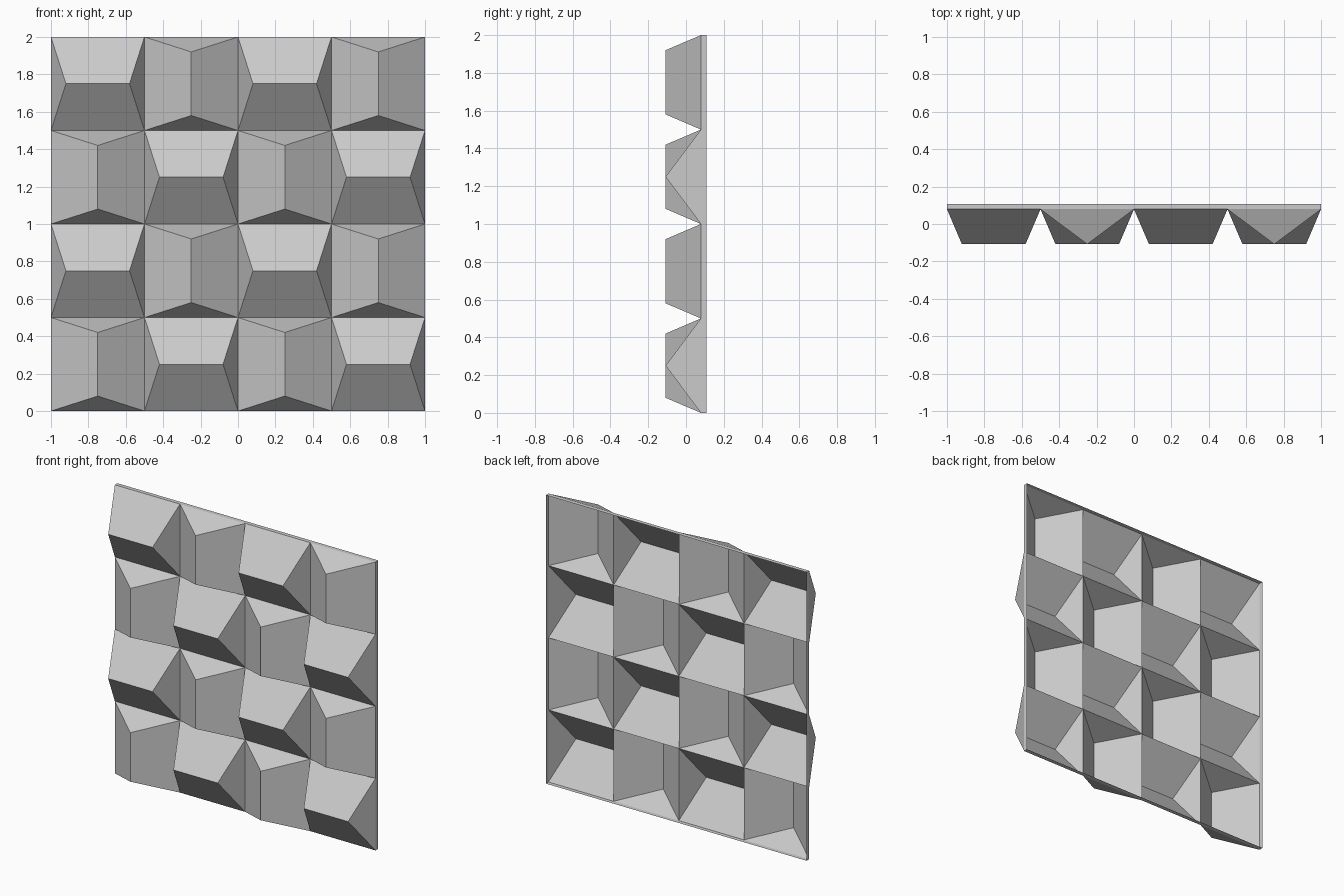
import bpy, bmesh
from mathutils import Vector

if "Cube" in bpy.data.objects:
    bpy.data.objects.remove(bpy.data.objects["Cube"])

N, S = 4, 0.5            # tiles per side, tile size
FRONT, BASE, BACK = -0.108, 0.079, 0.108
INSET = 0.08             # ridge end distance from the tile edge

bm = bmesh.new()


def hip_tile(x, z, upright):
    """One hollow hip-roof tile; corners run counter-clockwise seen from the front."""
    centre = Vector((x + S / 2, z + S / 2))
    half = S / 2

    def vert(u, v, y):
        if upright:          # quarter turn
            u, v = -v, u
        return bm.verts.new((centre.x + u, y, centre.y + v))

    a, b, c, d = (vert(u * half, v * half, BASE)
                  for u, v in ((-1, -1), (1, -1), (1, 1), (-1, 1)))
    left = vert(-half + INSET, 0, FRONT)
    right = vert(half - INSET, 0, FRONT)
    for face in ((a, b, right, left), (c, d, left, right), (b, c, right), (d, a, left)):
        bm.faces.new(face)


# Alternating upright and level ridges
for row in range(N):
    for col in range(N):
        hip_tile(-1 + col * S, row * S, (row + col) % 2 == 0)
bmesh.ops.remove_doubles(bm, verts=bm.verts, dist=1e-4)

# Thin rim drawn straight back from the outer border
border = [e for e in bm.edges if e.is_boundary]
rim = bmesh.ops.extrude_edge_only(bm, edges=border)["geom"]
for v in rim:
    if isinstance(v, bmesh.types.BMVert):
        v.co.y = BACK

mesh = bpy.data.meshes.new("wall_panel")
bm.to_mesh(mesh)
bm.free()
panel = bpy.data.objects.new("wall_panel", mesh)
bpy.context.collection.objects.link(panel)
